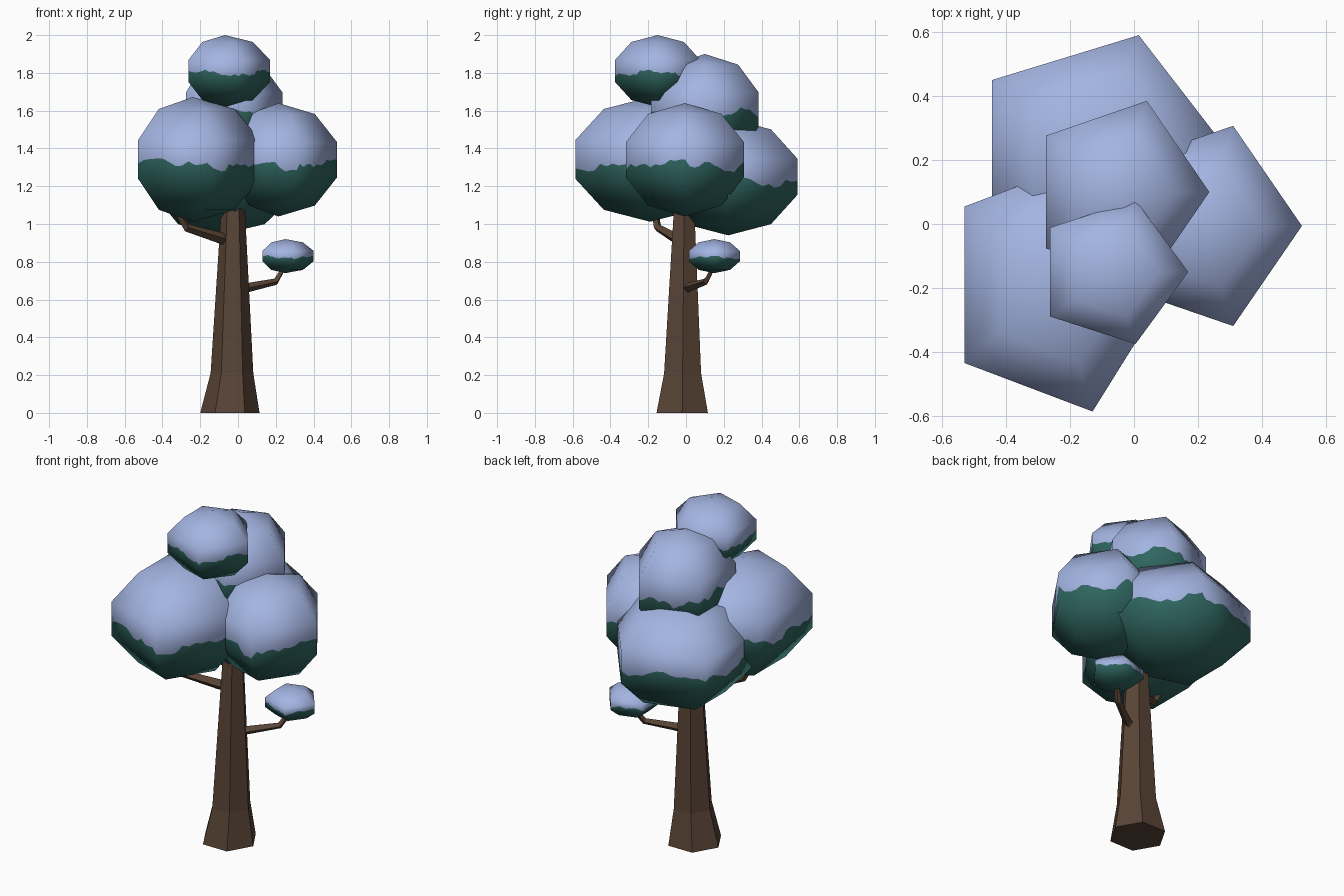
import bpy
import bmesh
import math
import random
from mathutils import Vector, Quaternion

if "Cube" in bpy.data.objects:
    bpy.data.objects.remove(bpy.data.objects["Cube"])

random.seed(4)


def material(name, rgb):
    m = bpy.data.materials.new(name)
    m.diffuse_color = (*rgb, 1.0)
    m.use_nodes = True
    m.node_tree.nodes["Principled BSDF"].inputs["Base Color"].default_value = m.diffuse_color
    return m


SNOW = material("pale blue snow", (0.37, 0.46, 0.76))
LEAF = material("dark green foliage", (0.029, 0.135, 0.12))
BARK = material("brown bark", (0.10, 0.058, 0.037))


def finish(bm, name, mats, smooth):
    bmesh.ops.recalc_face_normals(bm, faces=bm.faces)
    for f in bm.faces:
        f.smooth = smooth
    me = bpy.data.meshes.new(name)
    bm.to_mesh(me)
    bm.free()
    for m in mats:
        me.materials.append(m)
    ob = bpy.data.objects.new(name, me)
    bpy.context.collection.objects.link(ob)
    return ob


def foliage(name, centre, radii, segments=5, cols=12):
    """Five-sided sphere with five stacks and a ragged snow line round its middle."""
    c, R = Vector(centre), Vector(radii)
    n = segments * cols
    p, q = random.uniform(0, 6), random.uniform(0, 6)
    snow_line = []
    for j in range(n):
        a = math.tau * j / n
        snow_line.append(-0.08 + 0.06 * math.sin(3 * a + p) + 0.05 * math.sin(8 * a + q)
                         + random.uniform(-0.05, 0.05))

    def outline(j):
        k, t = divmod(j, cols)
        a, b = (Vector((math.cos(math.tau * i / segments), math.sin(math.tau * i / segments)))
                for i in (k, k + 1))
        return a.lerp(b, t / cols)

    bm = bmesh.new()
    rows = []
    for deg in (36, 72, None, 108, 144):
        row = []
        for j in range(n):
            o = outline(j)
            s = math.sin(math.radians(deg or 72))
            z = snow_line[j] if deg is None else math.cos(math.radians(deg))
            row.append(bm.verts.new(c + Vector((o.x * s, o.y * s, z)) * R))
        rows.append(row)
    top = bm.verts.new(c + Vector((0, 0, R.z)))
    bottom = bm.verts.new(c - Vector((0, 0, R.z)))
    for j in range(n):
        k = (j + 1) % n
        bm.faces.new((top, rows[0][j], rows[0][k])).material_index = 0
        bm.faces.new((bottom, rows[-1][k], rows[-1][j])).material_index = 1
        for i in range(4):
            f = bm.faces.new((rows[i][j], rows[i + 1][j], rows[i + 1][k], rows[i][k]))
            f.material_index = 0 if i < 2 else 1
    ob = finish(bm, name, (SNOW, LEAF), True)
    # rounded shading, as on the coarse five-sided sphere
    normals = []
    for v in ob.data.vertices:
        d = v.co - c
        normals.append(Vector((d.x / R.x ** 2, d.y / R.y ** 2, d.z / R.z ** 2)).normalized())
    ob.data.normals_split_custom_set_from_vertices(normals)
    return ob


def tube(name, path, sides, upright=False):
    """Tapered tube through (x, y, z, radius) points."""
    bm = bmesh.new()
    pts = [Vector(p[:3]) for p in path]
    rings = []
    for i, pt in enumerate(pts):
        d = pts[min(i + 1, len(pts) - 1)] - pts[max(i - 1, 0)]
        rot = Quaternion() if upright else d.to_track_quat('Z', 'Y')
        ring = []
        for k in range(sides):
            a = math.tau * k / sides
            ring.append(bm.verts.new(pt + rot @ (Vector((math.cos(a), math.sin(a), 0)) * path[i][3])))
        rings.append(ring)
    for a, b in zip(rings, rings[1:]):
        for k in range(sides):
            m = (k + 1) % sides
            bm.faces.new((a[k], a[m], b[m], b[k]))
    bm.faces.new(rings[0])
    bm.faces.new(rings[-1])
    return finish(bm, name, (BARK,), False)


# trunk and branches
tube("trunk", [(-0.043, -0.02, 0, 0.157), (-0.032, -0.018, 0.21, 0.113),
               (-0.026, -0.01, 1.07, 0.063), (-0.026, -0.01, 1.2, 0.056)], 6, upright=True)
tube("right_branch", [(0.0, -0.01, 0.65, 0.026), (0.06, 0.015, 0.665, 0.024),
                      (0.2, 0.105, 0.695, 0.018), (0.25, 0.15, 0.78, 0.012)], 4)
tube("left_branch", [(-0.04, -0.02, 0.91, 0.032), (-0.09, -0.055, 0.925, 0.03),
                     (-0.27, -0.15, 0.98, 0.022), (-0.34, -0.17, 1.1, 0.016)], 4)

# snow-capped foliage clumps
foliage("front_foliage", (-0.24, -0.19, 1.342), (0.376, 0.438, 0.33))
foliage("right_foliage", (0.214, -0.006, 1.34), (0.327, 0.346, 0.30))
foliage("back_foliage", (-0.112, 0.223, 1.25), (0.432, 0.406, 0.31))
foliage("upper_back_foliage", (-0.047, 0.10, 1.605), (0.297, 0.315, 0.295))
foliage("top_foliage", (-0.069, -0.15, 1.81), (0.251, 0.249, 0.19))
foliage("small_foliage", (0.251, 0.15, 0.83), (0.157, 0.149, 0.09))
